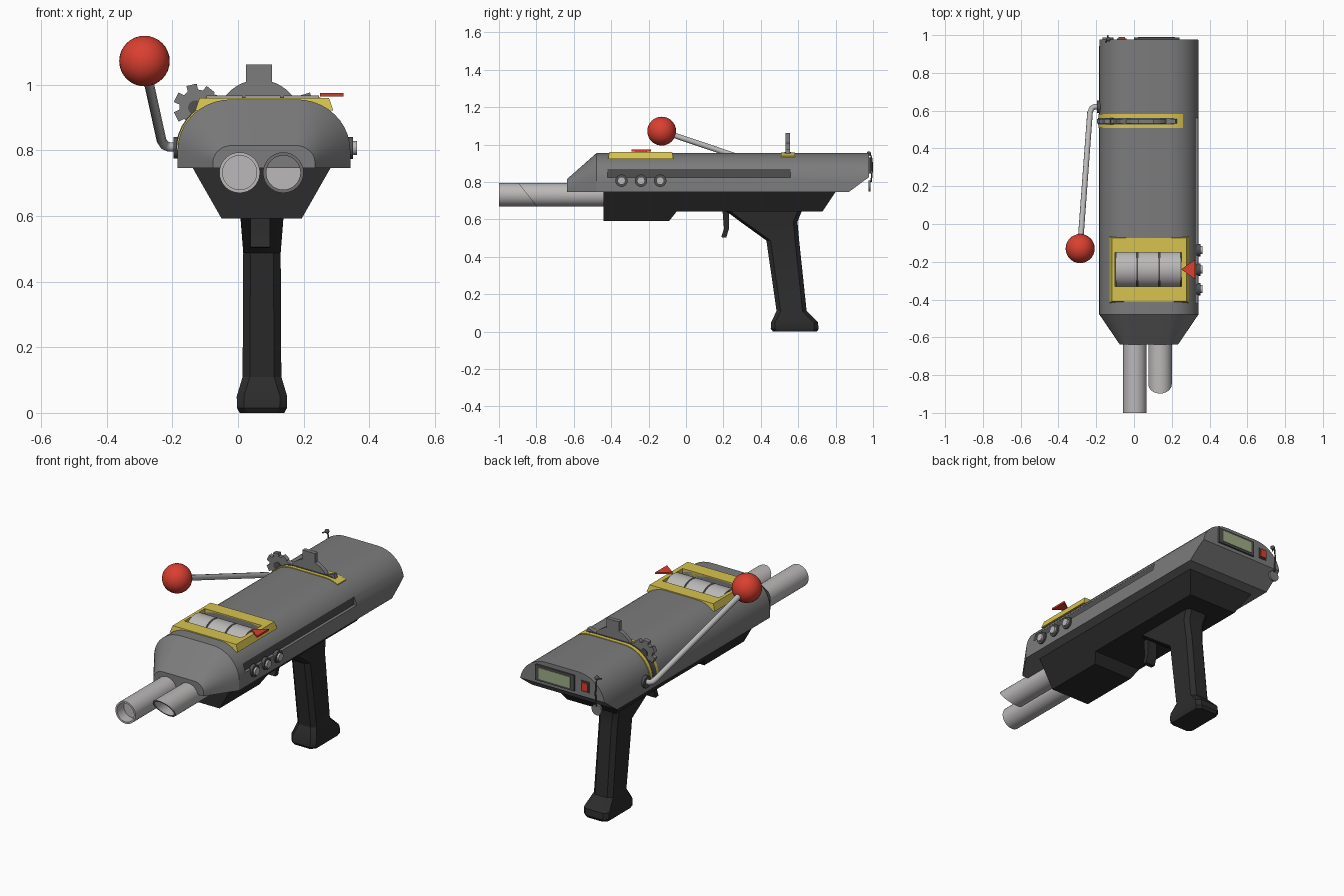
import bpy, bmesh
from math import sin, cos, pi, asin, radians
from mathutils import Vector

if "Cube" in bpy.data.objects:
    bpy.data.objects.remove(bpy.data.objects["Cube"])

CX = 0.079  # body centre line


def material(name, r, g, b):
    m = bpy.data.materials.new(name)
    m.diffuse_color = (r, g, b, 1)
    m.use_nodes = True
    m.node_tree.nodes["Principled BSDF"].inputs["Base Color"].default_value = m.diffuse_color
    return m


GREY = material("body_grey", .2, .2, .2)
BLACK = material("black", .025, .025, .025)
DARK = material("dark_grey", .08, .08, .08)
STEEL = material("steel", .5, .48, .48)
YELLOW = material("yellow", .68, .55, .08)
RED = material("red", .7, .05, .03)
LCD = material("screen_green", .35, .42, .25)


def finish(name, bm, mat, angle=30):
    bmesh.ops.recalc_face_normals(bm, faces=bm.faces)
    me = bpy.data.meshes.new(name)
    bm.to_mesh(me)
    bm.free()
    ob = bpy.data.objects.new(name, me)
    bpy.context.collection.objects.link(ob)
    me.materials.append(mat)
    smooth(ob, angle)
    return ob


def smooth(ob, angle=30):
    bpy.ops.object.select_all(action='DESELECT')
    ob.select_set(True)
    bpy.context.view_layer.objects.active = ob
    bpy.ops.object.shade_smooth_by_angle(angle=radians(angle))


def loft_bm(rings, caps=True, loop=False):
    bm = bmesh.new()
    vs = [[bm.verts.new(p) for p in r] for r in rings]
    n = len(vs[0])
    pairs = list(zip(vs, vs[1:])) + ([(vs[-1], vs[0])] if loop else [])
    for a, b in pairs:
        for i in range(n):
            j = (i + 1) % n
            bm.faces.new((a[i], a[j], b[j], b[i]))
    if caps and not loop:
        bm.faces.new(vs[0])
        bm.faces.new(vs[-1])
    return bm


def loft(name, rings, mat, loop=False):
    return finish(name, loft_bm(rings, True, loop), mat)


def extrude_y(name, pts, y0, y1, mat):
    return loft(name, [[(x, y, z) for x, z in pts] for y in (y0, y1)], mat)


def box(name, x0, x1, y0, y1, z0, z1, mat):
    return extrude_y(name, [(x0, z0), (x1, z0), (x1, z1), (x0, z1)], y0, y1, mat)


def cyl_x(name, x0, x1, y, z, r, mat, n=32):
    a = [2 * pi * i / n for i in range(n)]
    return loft(name, [[(x, y + r * cos(t), z + r * sin(t)) for t in a] for x in (x0, x1)], mat)


def rod(name, pts, r, mat):
    cu = bpy.data.curves.new(name, 'CURVE')
    cu.dimensions = '3D'
    cu.bevel_depth, cu.bevel_resolution, cu.use_fill_caps = r, 3, True
    sp = cu.splines.new('POLY')
    sp.points.add(len(pts) - 1)
    for p, q in zip(sp.points, pts):
        p.co = (*q, 1)
    ob = bpy.data.objects.new(name, cu)
    bpy.context.collection.objects.link(ob)
    cu.materials.append(mat)
    bpy.ops.object.select_all(action='DESELECT')
    ob.select_set(True)
    bpy.context.view_layer.objects.active = ob
    bpy.ops.object.convert(target='MESH')
    smooth(bpy.context.object, 50)


def ball(name, c, r, mat):
    bm = bmesh.new()
    bmesh.ops.create_uvsphere(bm, u_segments=32, v_segments=16, radius=r)
    bmesh.ops.translate(bm, verts=bm.verts, vec=c)
    finish(name, bm, mat, 60)


# Main housing: rounded section lofted to a tapered nose, rear underside cut at a slant
def section(y, w, zs, rx, rz):
    arc = [(w - rx + rx * cos(pi / 2 * i / 10), zs + rz * sin(pi / 2 * i / 10)) for i in range(11)]
    right = [(w, .746)] + arc
    return [(CX + x, y, z) for x, z in right] + [(CX - x, y, z) for x, z in reversed(right)]


bm = loft_bm([section(-.637, .155, .765, .06, .05), section(-.478, .263, .80, .163, .155),
              section(.978, .263, .80, .163, .155)])
cut = bmesh.ops.bisect_plane(bm, geom=bm.verts[:] + bm.edges[:] + bm.faces[:],
                             plane_co=(0, .87, .746), plane_no=Vector((0, .08, -.108)), clear_outer=True)
bmesh.ops.holes_fill(bm, edges=[e for e in cut['geom_cut'] if isinstance(e, bmesh.types.BMEdge)])
body = finish("body_housing", bm, GREY)
for cutter in (box("reel_cutter", -.10, .252, -.33, -.15, .79, 1.1, DARK),
               box("groove_cutter", .322, .45, -.42, .56, .824, .87, DARK)):
    mod = body.modifiers.new("cut", 'BOOLEAN')
    mod.object, mod.solver = cutter, 'EXACT'
    bpy.context.view_layer.objects.active = body
    bpy.ops.object.modifier_apply(modifier=mod.name)
    bpy.data.objects.remove(cutter)
smooth(body)
box("side_groove_strip", .315, .3235, -.42, .56, .824, .87, DARK)

# Black underbody with sloping sides
prof = [(-.44, .747), (-.44, .592), (-.09, .592), (-.05, .642), (.73, .642), (.80, .747)]
width = lambda z: .122 + (z - .592) * .57
loft("underbody", [[(.072 + s * width(z), y, z) for y, z in prof] for s in (-1, 1)], BLACK)


# Grip with chamfered corners and flared foot
def grip_ring(z, y0, y1, w, c=.022):
    return [(.073 + x, y, z) for x, y in ((-w, y0 + c), (-w + c, y0), (w - c, y0), (w, y0 + c),
                                          (w, y1 - c), (w - c, y1), (-w + c, y1), (-w, y1 - c))]


loft("grip", [grip_ring(*r) for r in ((0, .465, .70, .068), (.015, .453, .709, .076), (.05, .455, .705, .077),
                                      (.11, .484, .645, .059), (.487, .43, .605, .057),
                                      (.588, .29, .596, .065), (.646, .212, .62, .07))], BLACK)

# Trigger
trig = [(.195, .65), (.23, .65), (.23, .55), (.215, .503), (.188, .505), (.203, .55)]
loft("trigger", [[(x, y, z) for y, z in trig] for x in (.038, .097)], BLACK)


# Barrels: one straight, one with a slanted mouth
def barrel(name, x, y, slant, depth):
    def ring(r, yy, s):
        return [(x + r * cos(t), yy - s * (r * sin(t)), .732 + r * sin(t))
                for t in [2 * pi * i / 32 for i in range(32)]]
    loft(name, [ring(.062, -.40, 0), ring(.062, y, slant), ring(.052, y, slant), ring(.052, y + depth, 0)], STEEL)


barrel("left_barrel", .005, -1.0, 0, .06)
barrel("right_barrel", .138, -.848, .8, .3)


# Reel window frame
def rect(x0, x1, y0, y1, z):
    return [(x0, y0, z), (x1, y0, z), (x1, y1, z), (x0, y1, z)]


loft("reel_frame", [rect(-.13, .29, -.417, -.067, .922), rect(-.117, .277, -.41, -.074, .96),
                    rect(-.10, .252, -.33, -.15, .96), rect(-.10, .252, -.33, -.15, .922)], YELLOW, loop=True)

# Reels on a dark drum, with pointer
cyl_x("reel_axle_drum", -.099, .251, -.24, .868, .093, DARK, 48)
for i in range(3):
    x = -.096 + i * .117
    cyl_x(f"reel_{i + 1}", x, x + .109, -.24, .868, .099, STEEL, 48)
loft("pointer", [[(.25, -.24, z), (.322, -.292, z), (.322, -.188, z)] for z in (.964, .974)], RED)


# Gear slot trim wrapped over the housing
def wrap(name, off, end, y0, y1, mat):
    pts = []
    for o in (off, -.01):
        rx, rz = .163 + o, .155 + o
        row = [(CX - .10 - rx * cos(pi / 2 * i / 10), .80 + rz * sin(pi / 2 * i / 10)) for i in range(11)]
        for i in range(6):
            x = .10 + (end - .10) * i / 5
            row.append((CX + x, .80 + rz * (1 - ((x - .10) / rx) ** 2) ** .5))
        pts += row if o == off else row[::-1]
    extrude_y(name, pts, y0, y1, mat)


wrap("gear_slot_trim", .004, .18, .508, .582, YELLOW)
wrap("gear_slot", .006, .135, .527, .561, DARK)


# Gears
def gear(name, cx, cz, root, outer, n, tw, phase):
    pts = []
    hr, ho, step = asin(tw / root), asin(tw / outer), 2 * pi / n
    for k in range(n):
        a = phase + k * step
        polar = [(root, a - hr), (outer, a - ho), (outer, a + ho), (root, a + hr)]
        polar += [(root, a + hr + (step - 2 * hr) * j / 5) for j in range(1, 5)]
        pts += [(cx + r * cos(t), cz + r * sin(t)) for r, t in polar]
    extrude_y(name, pts, .532, .556, GREY)


gear("large_gear", .064, .885, .13, .18, 5, .039, pi / 2)
gear("small_gear", -.126, .932, .053, .071, 7, .016, .9)
circle = [2 * pi * i / 24 for i in range(24)]
extrude_y("small_gear_hub", [(-.13 + .022 * cos(t), .93 + .022 * sin(t)) for t in circle], .528, .56, DARK)

# Pull lever
cyl_x("lever_pivot", -.196, -.17, .62, .808, .033, DARK)
rod("lever_arm", [(-.18, .62, .81), (-.21, .62, .81), (-.224, .612, .816), (-.233, .59, .83),
                  (-.284, -.10, 1.062)], .015, STEEL)
ball("lever_knob", (-.285, -.13, 1.072), .077, RED)

# Side buttons
for i, y in enumerate((-.345, -.241, -.138)):
    cyl_x(f"button_ring_{i + 1}", .33, .351, y, .807, .033, DARK)
    cyl_x(f"button_{i + 1}", .34, .362, y, .807, .021, STEEL)

# Rear display and switch
loft("display_bezel", [[(x, y, z) for x, z in ((.0, .845), (.24, .845), (.24, .932), (.0, .932))]
                       for y in (.97, .988)], DARK)
box("display_screen", .022, .218, .975, .991, .857, .92, LCD)
box("switch_plate", -.09, -.04, .97, .983, .855, .915, DARK)
box("rear_switch", -.083, -.047, .975, .989, .862, .908, RED)

# Hanging charm on a cord
ball("cord_anchor", (-.135, .978, .952), .012, DARK)
rod("charm_cord", [(-.15, .96, .945), (-.14, .985, .95), (-.138, .994, .92), (-.138, .996, .87),
                   (-.138, .99, .80)], .004, DARK)
extrude_y("charm_disc", [(-.138 + .03 * cos(t), .778 + .03 * sin(t)) for t in circle], .975, .987, GREY)
